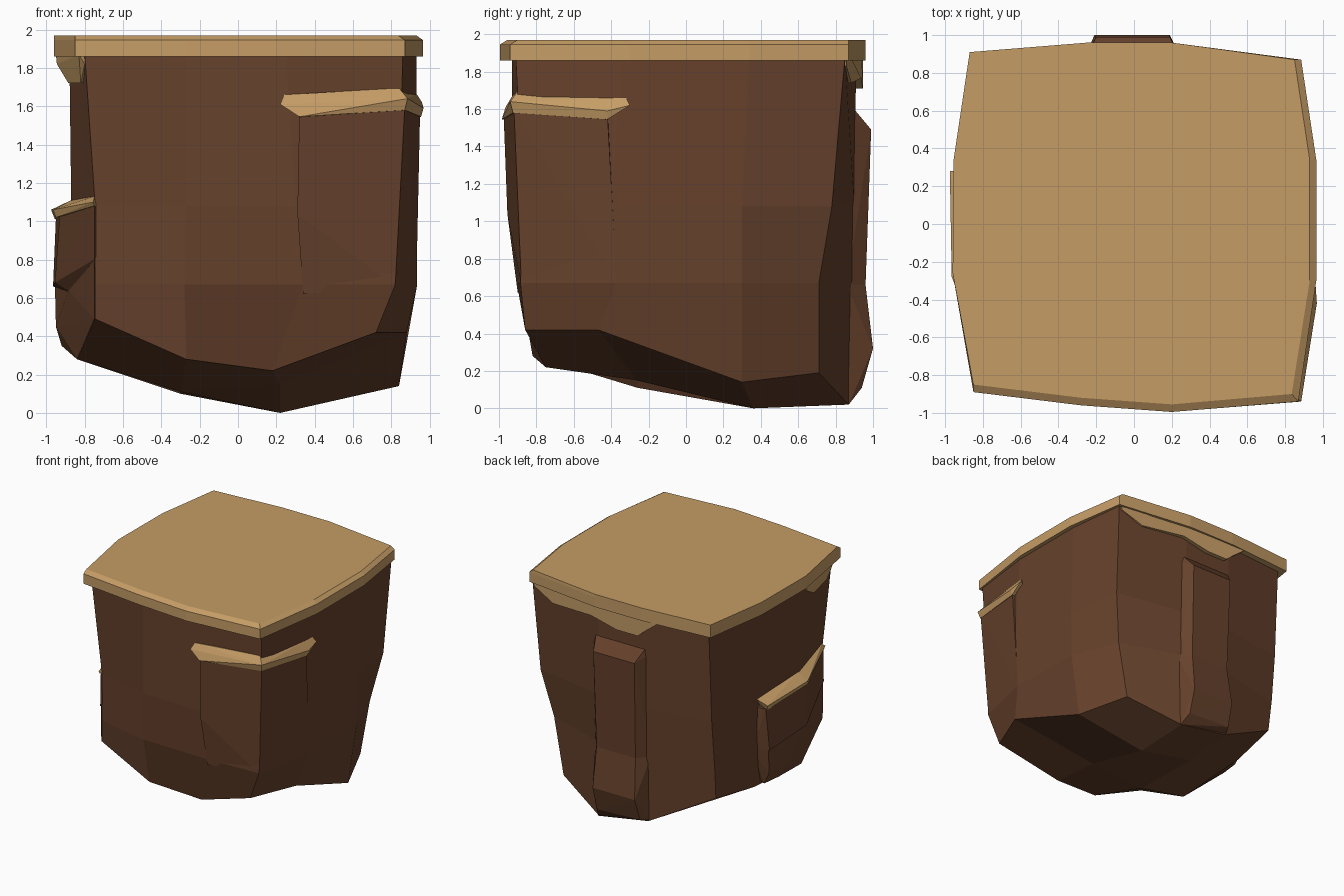
import bpy, bmesh


def material(name, rgb):
    m = bpy.data.materials.new(name)
    m.diffuse_color = (*rgb, 1)
    return m


ROCK = material("brown rock", (0.135, 0.054, 0.025))
SAND = material("sand", (0.56, 0.335, 0.132))


def finish(name, bm, mat):
    bmesh.ops.recalc_face_normals(bm, faces=bm.faces)
    me = bpy.data.meshes.new(name)
    bm.to_mesh(me)
    bm.free()
    me.materials.append(mat)
    ob = bpy.data.objects.new(name, me)
    bpy.context.collection.objects.link(ob)
    return ob


def bridge(bm, rings):
    """Join stacked rings of points with quads; returns the vertex rings."""
    vs = [[bm.verts.new(p) for p in r] for r in rings]
    n = len(rings[0])
    for a, b in zip(vs, vs[1:]):
        for i in range(n):
            j = (i + 1) % n
            bm.faces.new((a[i], a[j], b[j], b[i]))
    return vs


def hull(name, pts, mat):
    """Faceted chunk: convex hull around a few points."""
    bm = bmesh.new()
    for p in pts:
        bm.verts.new(p)
    r = bmesh.ops.convex_hull(bm, input=bm.verts[:])
    junk = [g for g in set(r["geom_interior"] + r["geom_unused"])
            if isinstance(g, bmesh.types.BMVert)]
    if junk:
        bmesh.ops.delete(bm, geom=junk, context='VERTS')
    bmesh.ops.dissolve_limit(bm, angle_limit=0.03, verts=bm.verts[:], edges=bm.edges[:])
    return finish(name, bm, mat)


def at(z, outline):
    return [(x, y, z) for x, y in outline]


# Rock body: outlines run front left -> front right -> back right -> back left
top = [(-.80, -.85), (-.27, -.91), (.25, -.93), (.86, -.91), (.93, -.35), (.93, .34),
       (.87, .85), (.20, .91), (-.25, .91), (-.82, .86), (-.88, .30), (-.88, -.30)]
mid = [(-.745, -.79), (-.27, -.91), (.30, -.93), (.84, -.87), (.935, -.40), (.925, .30),
       (.84, .78), (.20, .90), (-.25, .90), (-.82, .82), (-.87, .30), (-.87, -.30)]
low = [(-.745, -.79), (-.28, -.89), (.34, -.905), (.82, -.885), (.935, -.37), (.92, .30),
       (.76, .71), (.22, .89), (-.25, .89), (-.82, .78), (-.88, .30), (-.88, -.30)]
base = [(-.745, -.79, .49), (-.27, -.82, .28), (.18, -.75, .22), (.72, -.86, .42),
        (.88, -.47, .42), (.84, .30, .14), (.67, .71, .19), (.22, .87, .02),
        (-.25, .87, .10), (-.81, .75, .40), (-.86, .30, .34), (-.84, -.37, .28)]
bm = bmesh.new()
rings = bridge(bm, [at(1.88, top), at(1.08, mid), at(.67, low), base])
bm.faces.new(rings[0])
a, b, c, d = [bm.verts.new(p) for p in
              ((-.30, -.26, .11), (.22, -.26, .15), (.22, .36, 0), (-.30, .36, .10))]
r = rings[-1]
for f in ((r[0], r[1], a, r[11]), (r[1], r[2], b, a), (r[2], r[3], r[4], b),
          (r[11], a, d, r[10]), (a, b, c, d), (b, r[4], r[5], c),
          (r[10], d, r[8], r[9]), (d, c, r[7], r[8]), (c, r[5], r[6], r[7])):
    bm.faces.new(f)
finish("rock_body", bm, ROCK)

# Sand slab on top with a small upper bevel
slab = [(-.85, -.89), (-.28, -.96), (.20, -.995), (.87, -.94), (.965, -.30), (.965, .34),
        (.885, .87), (.20, .96), (-.25, .96), (-.87, .91), (-.955, .34), (-.96, -.26)]
bm = bmesh.new()
inner = [(x - (.035 if x > .8 else 0), y + (.04 if y < -.8 else 0)) for x, y in slab]
rings = bridge(bm, [at(1.86, slab), at(1.945, slab), at(1.97, inner)])
bm.faces.new(rings[0])
bm.faces.new(rings[-1])
finish("sand_top", bm, SAND)

# Front right buttress, fading into the body downwards
hull("corner_buttress", [
    (.32, -.975, 1.57), (.87, -.92, 1.60), (.95, -.42, 1.57), (.7, -.4, 1.57), (.4, -.8, 1.57),
    (.31, -.955, 1.04), (.85, -.88, 1.10), (.94, -.40, 1.04),
    (.34, -.90, .62), (.82, -.88, .66), (.93, -.37, .66), (.7, -.4, .66)], ROCK)
hull("corner_ledge", [
    (.32, -.985, 1.545), (.87, -.925, 1.58), (.955, -.42, 1.545), (.7, -.4, 1.56), (.4, -.8, 1.56),
    (.22, -.965, 1.61), (.885, -.94, 1.64), (.968, -.42, 1.59), (.96, -.30, 1.62),
    (.24, -.935, 1.66), (.84, -.90, 1.695), (.935, -.32, 1.66)], SAND)

# Left outcrop, overhanging its foot, with a sloping ledge on top
hull("left_outcrop", [
    (-.748, -.80, 1.09), (-.93, -.30, 1.04), (-.95, .27, 1.02), (-.6, -.6, 1.05), (-.6, .27, 1.02),
    (-.75, -.805, .80), (-.955, -.28, .68), (-.965, .24, .66), (-.84, .30, .66), (-.88, -.35, .63)],
     ROCK)
hull("left_outcrop_foot", [
    (-.748, -.80, .80), (-.885, -.35, .64), (-.955, .24, .66), (-.84, .30, .66),
    (-.75, -.79, .49), (-.95, -.05, .45), (-.945, .22, .45),
    (-.84, -.37, .28), (-.92, .05, .35), (-.9, .22, .35), (-.7, .2, .4)], ROCK)
hull("left_ledge", [
    (-.75, -.81, 1.08), (-.95, -.30, 1.02), (-.955, .26, 1.01), (-.7, .2, 1.04), (-.7, -.7, 1.08),
    (-.755, -.82, 1.10), (-.965, -.28, 1.06), (-.975, .28, 1.06),
    (-.75, -.78, 1.13), (-.87, -.28, 1.11), (-.87, .28, 1.09)], SAND)

# Back pillar with sloped head and foot
for name, pts in (
    ("back_pillar_upper", [(-.20, .99, 1.49), (.19, .99, 1.49), (-.25, .89, 1.61), (.23, .89, 1.61),
                           (-.28, .86, 1.55), (.27, .86, 1.55),
                           (-.19, .96, .66), (.18, .96, .66), (-.27, .86, .66), (.26, .86, .66)]),
    ("back_pillar_lower", [(-.19, .96, .66), (.18, .96, .66), (-.27, .86, .66), (.26, .86, .66),
                           (-.21, 1.0, .32), (.19, 1.0, .32), (-.22, .94, .13), (.19, .94, .11),
                           (-.26, .86, .11), (.23, .87, .02)])):
    hull(name, pts, ROCK)

# Sand spilling under the rim at the back and at the front left
spill = [(.85, 1.83), (.65, 1.74), (.25, 1.765), (0, 1.71), (-.20, 1.71), (-.27, 1.77), (-.40, 1.87)]
bm = bmesh.new()
outer = [(x, .945 - .135 * max(0, x - .2), z) for x, z in spill]
loops = []
for y_in in (0, .10):
    edge = [bm.verts.new((x, y - y_in, z)) for x, y, z in outer]
    rim = [bm.verts.new((x, y - y_in, 1.87)) for x, y, z in outer[:-1]]
    loops.append(edge + rim[::-1])
    bm.faces.new(loops[-1])
n = len(loops[0])
for i in range(n):
    j = (i + 1) % n
    bm.faces.new((loops[0][i], loops[0][j], loops[1][j], loops[1][i]))
finish("back_sand_spill", bm, SAND)
hull("left_sand_spill", [
    (-.83, -.85, 1.87), (-.95, -.28, 1.87), (-.80, -.84, 1.82), (-.945, -.30, 1.82),
    (-.82, -.75, 1.72), (-.885, -.48, 1.72), (-.78, -.6, 1.74), (-.8, -.3, 1.87),
    (-.76, -.8, 1.87)], SAND)
